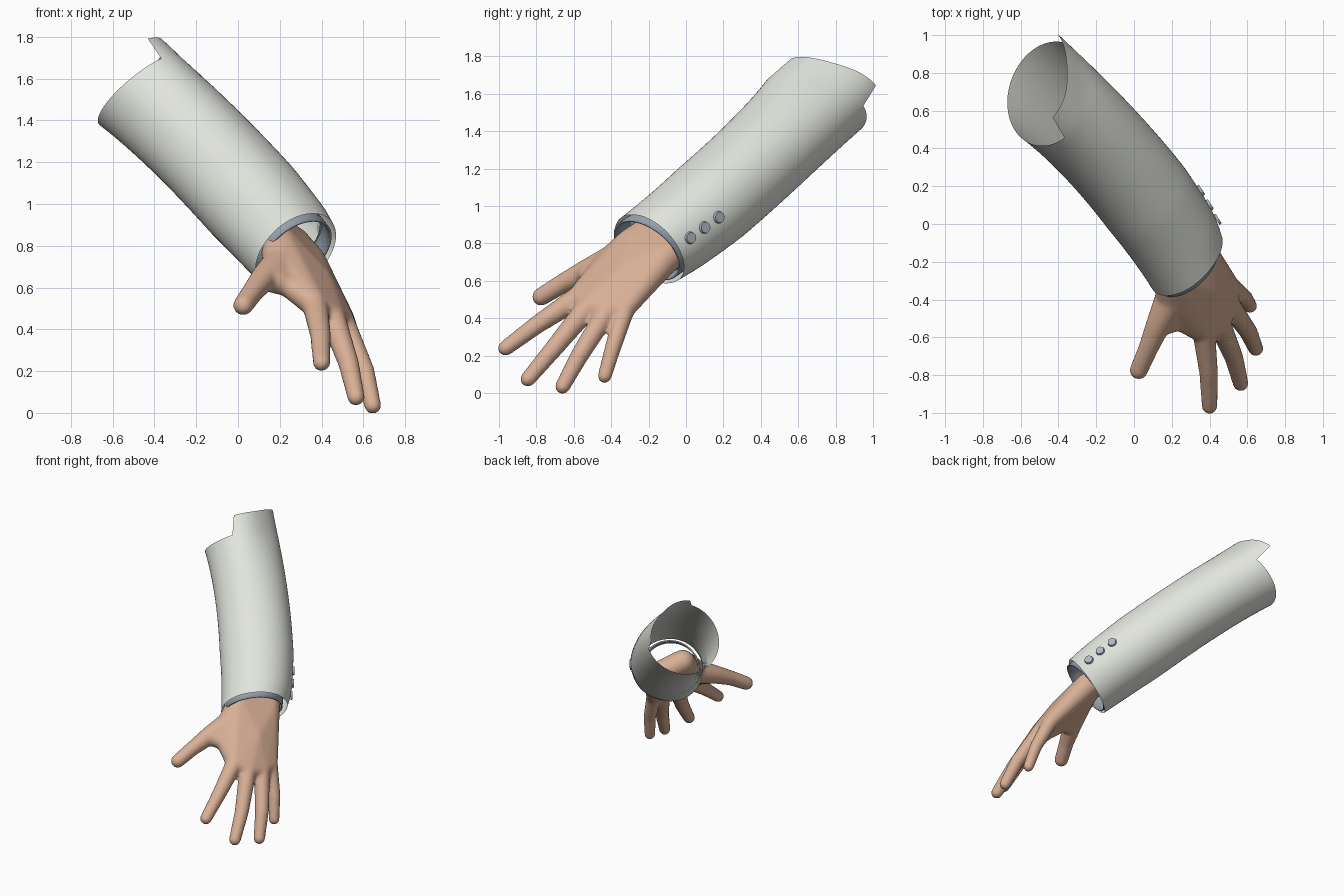
import bpy, bmesh
from math import cos, sin, pi, radians
from mathutils import Vector

if "Cube" in bpy.data.objects:
    bpy.data.objects.remove(bpy.data.objects["Cube"], do_unlink=True)


def material(name, color):
    mat = bpy.data.materials.new(name)
    mat.use_nodes = True
    mat.diffuse_color = (*color, 1)
    shader = mat.node_tree.nodes["Principled BSDF"]
    shader.inputs["Base Color"].default_value = (*color, 1)
    shader.inputs["Roughness"].default_value = 0.8
    return mat


def make_object(name, bm, mat, smooth=True):
    mesh = bpy.data.meshes.new(name)
    bm.to_mesh(mesh)
    bm.free()
    for face in mesh.polygons:
        face.use_smooth = smooth
    mesh.materials.append(mat)
    obj = bpy.data.objects.new(name, mesh)
    bpy.context.collection.objects.link(obj)
    return obj


skin = material("skin", (0.69, 0.43, 0.305))
cloth = material("pale_cloth", (0.76, 0.78, 0.725))
trim = material("blue_grey_trim", (0.30, 0.35, 0.41))
button_grey = material("button_grey", (0.42, 0.47, 0.52))

# Arm axis: a cubic curve from the cuff up to the torn end
AXIS = [Vector(p) for p in ((0.27, -0.20, 0.77), (0.08, 0.13, 1.0),
                            (-0.20, 0.455, 1.315), (-0.47, 0.71, 1.57))]


def axis_frame(t):
    a, b, c, d = AXIS
    s = 1 - t
    pos = a * s**3 + b * 3 * s * s * t + c * 3 * s * t * t + d * t**3
    along = ((b - a) * s * s + (c - b) * 2 * s * t + (d - c) * t * t).normalized()
    up = (Vector((0, 0, 1)) - along * along.z).normalized()
    return pos, along, up, along.cross(up)


def lobe(angle, centre):
    return max(0, cos(angle - radians(centre)))


# Wider on the button side, flattened at the top of the torn end
def sleeve_radius(t, angle):
    size = 0.222 + 0.022 * min(1, t * 3) + 0.028 * t**4
    size += 0.034 * lobe(angle, 95)**1.5 * (1 - t * t) * min(1, 0.5 + t * 5)
    return size - 0.048 * lobe(angle, 42)**3 * t**4


def around(t, angle, radius, shift=0.0):
    pos, along, up, side = axis_frame(t)
    return pos + (up * cos(angle) + side * sin(angle)) * radius + along * shift


def bridge(bm, low, high, closed):
    for j in range(len(low) if closed else len(low) - 1):
        k = (j + 1) % len(low)
        bm.faces.new((low[j], low[k], high[k], high[j]))


# Sleeve: open tube with slanted ends and a projecting flap
SEGS, ROWS = 72, 24


def end_slant(angle):
    return -0.035 - 0.1 * cos(angle - radians(325))


def cuff_slant(angle):
    return 0.045 * cos(angle - radians(110))


bm = bmesh.new()
previous = None
for i in range(ROWS + 1):
    t = i / ROWS
    row = []
    for j in range(SEGS):
        angle = 2 * pi * j / SEGS
        shift = end_slant(angle) * t**3 + cuff_slant(angle) * (1 - t)**6
        row.append(bm.verts.new(around(t, angle, sleeve_radius(t, angle), shift)))
    if previous:
        bridge(bm, previous, row, True)
    previous = row

first, last = -5, 21
low = [previous[j % SEGS] for j in range(first, last + 1)]
for step in range(1, 4):
    f = step / 3
    high = []
    for j in range(first, last + 1):
        middle = (first + last) / 2
        angle = 2 * pi / SEGS * (middle + (j - middle) * (1 - 0.12 * f))
        high.append(bm.verts.new(around(1, angle, sleeve_radius(1, angle),
                                        end_slant(angle) + 0.15 * f)))
    bridge(bm, low, high, False)
    low = high
make_object("sleeve", bm, cloth)

# Inner cuff: thin band showing past the upper rim of the sleeve
bm = bmesh.new()
previous = None
for depth in (-0.012, 0.04, 0.1):
    row = [bm.verts.new(around(0, a, 0.2, depth + cuff_slant(a) - 0.018 * cos(a)))
           for a in (2 * pi * j / SEGS for j in range(SEGS))]
    if previous:
        bridge(bm, previous, row, True)
    previous = row
cuff = make_object("inner_cuff", bm, trim)
thick = cuff.modifiers.new("thickness", "SOLIDIFY")
thick.thickness = 0.01
thick.offset = 0

# Buttons: three flat discs along the outer side of the cuff
for n, spot in enumerate(((0.44, 0.025, 0.83), (0.39, 0.095, 0.885), (0.335, 0.165, 0.94))):
    spot = Vector(spot)
    t = min((i / 200 for i in range(201)), key=lambda u: (axis_frame(u)[0] - spot).length)
    centre, along, up, side = axis_frame(t)
    out = (spot - centre).normalized()
    angle = up.angle(out)
    bm = bmesh.new()
    bmesh.ops.create_cone(bm, cap_ends=True, segments=24, radius1=0.033,
                          radius2=0.029, depth=0.014)
    button = make_object(f"button_{n + 1}", bm, button_grey, False)
    button.location = centre + out * (sleeve_radius(t, angle) + 0.005)
    button.rotation_euler = out.to_track_quat("Z", "Y").to_euler()

# Hand: hulls between spheres, fused into one smooth skin
bm = bmesh.new()


def hull(*balls):
    points = []
    for x, y, z, r in balls:
        ball = bmesh.new()
        bmesh.ops.create_icosphere(ball, subdivisions=3, radius=r)
        points += [bm.verts.new(v.co + Vector((x, y, z))) for v in ball.verts]
        ball.free()
    result = bmesh.ops.convex_hull(bm, input=points)
    spare = {g for g in result["geom_interior"] + result["geom_unused"]
             if isinstance(g, bmesh.types.BMVert)}
    bmesh.ops.delete(bm, geom=list(spare), context="VERTS")


wrist_in = (0.20, -0.285, 0.80, 0.088)
wrist_out = (0.335, -0.12, 0.72, 0.088)
arm_in = (0.14, -0.16, 0.885, 0.085)
arm_out = (0.26, 0.0, 0.81, 0.085)
palm = (0.375, -0.335, 0.62, 0.082)
fingers = [
    ((0.37, -0.57, 0.515, 0.062), (0.395, -0.79, 0.37, 0.050), (0.40, -0.965, 0.24, 0.042)),
    ((0.45, -0.52, 0.465, 0.062), (0.53, -0.71, 0.235, 0.050), (0.565, -0.845, 0.075, 0.042)),
    ((0.50, -0.42, 0.44, 0.058), (0.605, -0.57, 0.20, 0.049), (0.645, -0.66, 0.035, 0.041)),
    ((0.505, -0.325, 0.45, 0.053), (0.585, -0.39, 0.245, 0.044), (0.615, -0.435, 0.09, 0.038)),
]
thumb = [(0.20, -0.39, 0.705, 0.088), (0.13, -0.53, 0.65, 0.066),
         (0.075, -0.66, 0.585, 0.053), (0.025, -0.775, 0.515, 0.049)]
web = (0.24, -0.51, 0.61, 0.055)

hull(arm_in, arm_out, wrist_in, wrist_out)
knuckles = [f[0] for f in fingers]
for a, b in zip(knuckles, knuckles[1:]):
    hull(wrist_in, wrist_out, palm, a, b)
for chain in fingers + [thumb]:
    for a, b in zip(chain, chain[1:]):
        hull(a, b)
hull(wrist_in, wrist_out, palm, thumb[0])
hull(thumb[0], thumb[1], web)
hull(wrist_in, thumb[0], web, palm, knuckles[0])

hand = make_object("hand", bm, skin)
fuse = hand.modifiers.new("fuse", "REMESH")
fuse.mode = "VOXEL"
fuse.voxel_size = 0.011
fuse.use_smooth_shade = True
soften = hand.modifiers.new("soften", "SMOOTH")
soften.factor = 0.5
soften.iterations = 10
